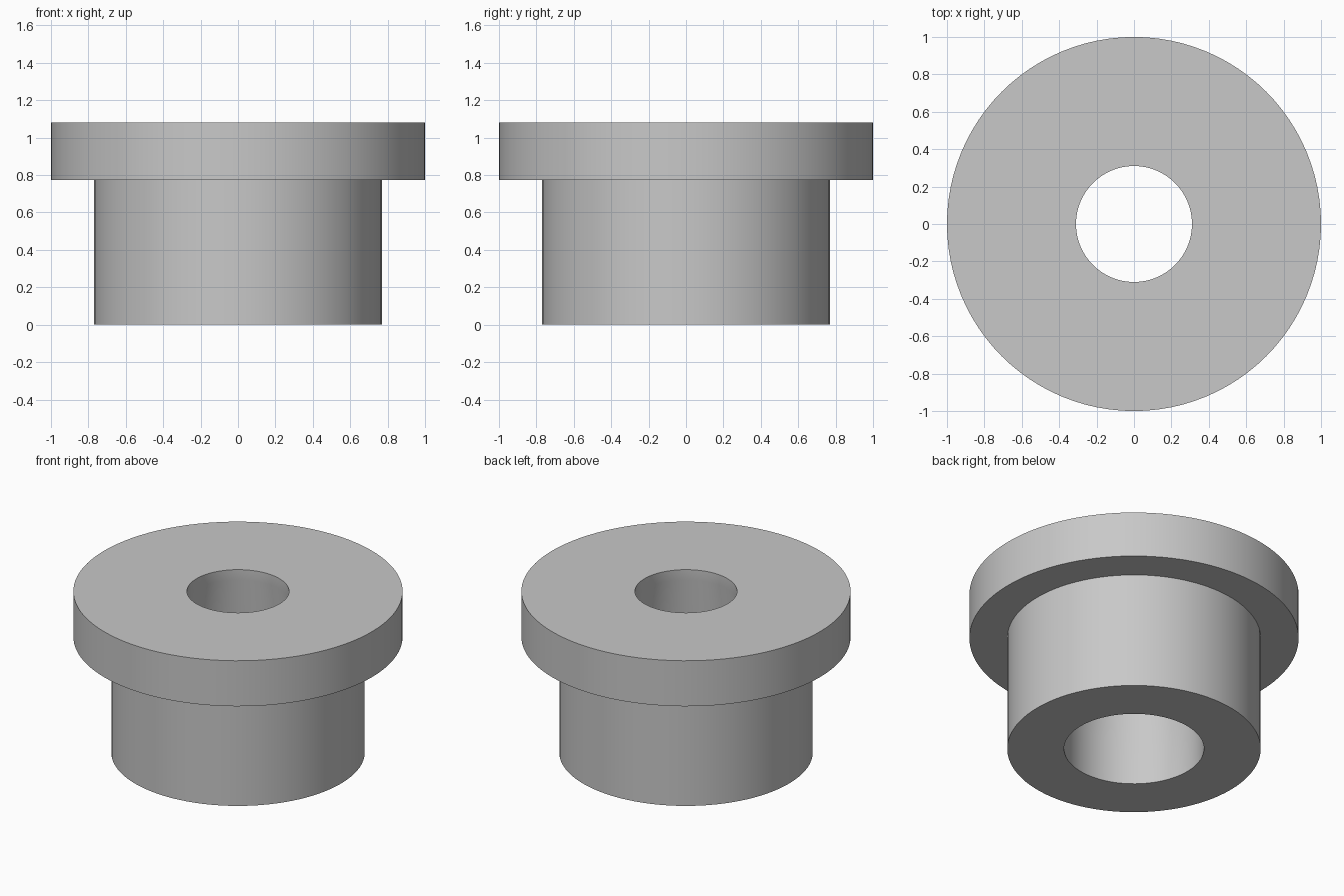
import bpy
import bmesh
import math

SEGMENTS = 96

cube = bpy.data.objects.get("Cube")
if cube:
    bpy.data.objects.remove(cube, do_unlink=True)

# Plain grey for the whole part
grey = bpy.data.materials.new("plain grey")
grey.use_nodes = True
colour = (0.58, 0.58, 0.58, 1)
grey.diffuse_color = colour
grey.node_tree.nodes["Principled BSDF"].inputs["Base Color"].default_value = colour


def lathe(name, profile, material):
    """Revolve a closed (radius, height) profile around z."""
    bm = bmesh.new()
    rings = []
    for i in range(SEGMENTS):
        a = 2 * math.pi * i / SEGMENTS
        rings.append([bm.verts.new((r * math.cos(a), r * math.sin(a), z))
                      for r, z in profile])
    count = len(profile)
    for i in range(SEGMENTS):
        here, after = rings[i], rings[(i + 1) % SEGMENTS]
        for j in range(count):
            k = (j + 1) % count
            bm.faces.new((here[j], after[j], after[k], here[k]))
    bmesh.ops.recalc_face_normals(bm, faces=bm.faces)
    mesh = bpy.data.meshes.new(name)
    bm.to_mesh(mesh)
    bm.free()
    mesh.materials.append(material)
    obj = bpy.data.objects.new(name, mesh)
    bpy.context.collection.objects.link(obj)
    return obj


# Flanged bushing: sleeve, wide collar, and a bore that opens out downwards
outside = [(0.77, 0), (0.77, 0.775), (1, 0.775), (1, 1.08)]
bore = [(0.31, 1.08), (0.31, 1.01), (0.425, 0.3), (0.425, 0)]
bushing = lathe("flanged_bushing", outside + bore, grey)

bpy.ops.object.select_all(action="DESELECT")
bushing.select_set(True)
bpy.context.view_layer.objects.active = bushing
bpy.ops.object.shade_smooth_by_angle(angle=math.radians(30))
